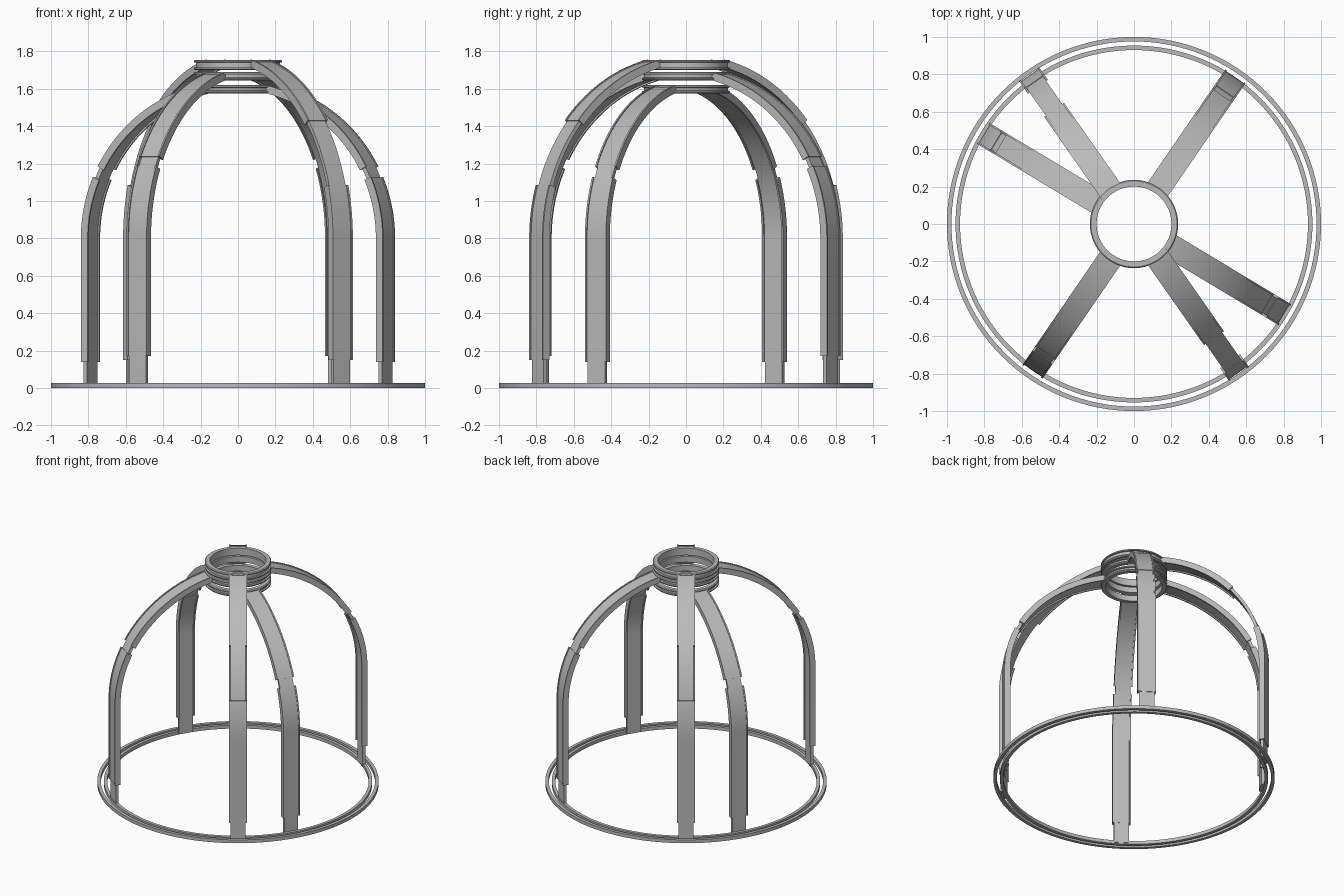
import bpy, bmesh
from math import sin, cos, asin, acos, pi, radians

if "Cube" in bpy.data.objects:
    bpy.data.objects.remove(bpy.data.objects["Cube"])

SPRING = 0.8      # height where straight legs turn into arches
HUB = 0.205       # radius where arches meet their hub ring

grey = bpy.data.materials.new("plain grey")
grey.use_nodes = True
grey.diffuse_color = (0.5, 0.5, 0.5, 1)
grey.node_tree.nodes["Principled BSDF"].inputs["Base Color"].default_value = (0.5, 0.5, 0.5, 1)
parts = []


def finish(name, bm):
    bmesh.ops.recalc_face_normals(bm, faces=bm.faces)
    mesh = bpy.data.meshes.new(name)
    bm.to_mesh(mesh)
    bm.free()
    mesh.materials.append(grey)
    obj = bpy.data.objects.new(name, mesh)
    bpy.context.collection.objects.link(obj)
    parts.append(obj)


def skin(bm, loops, closed):
    """Bridge matching vertex loops, capping the ends of an open run."""
    n = len(loops[0])
    pairs = list(zip(loops, loops[1:]))
    if closed:
        pairs.append((loops[-1], loops[0]))
    else:
        bm.faces.new(loops[0])
        bm.faces.new(loops[-1])
    for a, b in pairs:
        for i in range(n):
            j = (i + 1) % n
            bm.faces.new((a[i], a[j], b[j], b[i]))


def ring(name, profile, steps=96):
    bm = bmesh.new()
    loops = []
    for k in range(steps):
        t = 2 * pi * k / steps
        loops.append([bm.verts.new((r * cos(t), r * sin(t), z)) for r, z in profile])
    skin(bm, loops, True)
    finish(name, bm)


def arch_path(a, b, z0, z1=None, steps=20):
    """Points (radius, height, normal) up the leg and over the arch."""
    path = [(a, z0, 1, 0)] if z0 < SPRING else []
    start = 0 if z0 < SPRING else asin((z0 - SPRING) / b)
    end = acos(HUB / a) if z1 is None else asin((z1 - SPRING) / b)
    for k in range(steps + 1):
        t = start + (end - start) * k / steps
        nr, nz = cos(t) / a, sin(t) / b
        size = (nr * nr + nz * nz) ** 0.5
        path.append((a * cos(t), SPRING + b * sin(t), nr / size, nz / size))
    return path


def sweep(name, path, section, angle):
    bm = bmesh.new()
    c, s = cos(angle), sin(angle)
    loops = []
    for r, z, nr, nz in path:
        loop = []
        for u, v in section:
            rad = r + v * nr
            loop.append(bm.verts.new((rad * c - u * s, rad * s + u * c, z + v * nz)))
        loops.append(loop)
    skin(bm, loops, False)
    finish(name, bm)


# Cross-sections: flat rail, and H-shaped sleeve with side lips
def box_section(w, t):
    return [(-w, -t), (w, -t), (w, t), (-w, t)]


def lipped_section(w, t, lip, inner, outer):
    e = w - lip
    return [(-w, -t), (-e, -t), (-e, -inner), (e, -inner), (e, -t), (w, -t),
            (w, t), (e, t), (e, outer), (-e, outer), (-e, t), (-w, t)]


RAIL = box_section(0.054, 0.011)
SLEEVE = lipped_section(0.065, 0.021, 0.01, 0.012, 0.015)

# Three crossing arches: radius, rise, angle, sleeve heights, hub ring base
arches = {
    "high": (0.957, 0.957, -55, 0.15, 1.08, 1.42, 1.70),
    "middle": (0.937, 0.89, 55.5, 0.17, 1.18, 1.23, 1.645),
    "low": (0.92, 0.82, -31, 0.14, 1.12, 1.175, 1.575),
}
for label, (a, b, deg, foot, low_end, up_start, hub_z) in arches.items():
    for side, turn in (("front", 0), ("back", pi)):
        if label == "middle":
            turn = pi - turn
        ang = radians(deg) + turn
        name = f"{label}_arch_{side}_"
        sweep(name + "rail", arch_path(a, b, 0.01, up_start + 0.05), RAIL, ang)
        sweep(name + "lower_sleeve", arch_path(a, b, foot, low_end), SLEEVE, ang)
        sweep(name + "upper_sleeve", arch_path(a, b, up_start), SLEEVE, ang)

    # Grooved hub ring
    top = hub_z + (0.055 if label == "high" else 0.045)
    ring(label + "_hub_ring", [
        (0.2, hub_z), (0.23, hub_z), (0.236, hub_z + 0.006), (0.236, hub_z + 0.013),
        (0.224, hub_z + 0.015), (0.224, top - 0.015), (0.236, top - 0.013),
        (0.236, top - 0.006), (0.23, top), (0.2, top)])

# Twin base rings
for name, inner, outer in (("outer_base_ring", 0.976, 1.0), ("inner_base_ring", 0.93, 0.954)):
    ring(name, [(inner, 0), (outer, 0), (outer, 0.026), (inner, 0.026)], 128)

bpy.ops.object.select_all(action="DESELECT")
for obj in parts:
    obj.select_set(True)
bpy.context.view_layer.objects.active = parts[0]
bpy.ops.object.shade_smooth_by_angle(angle=radians(30))
